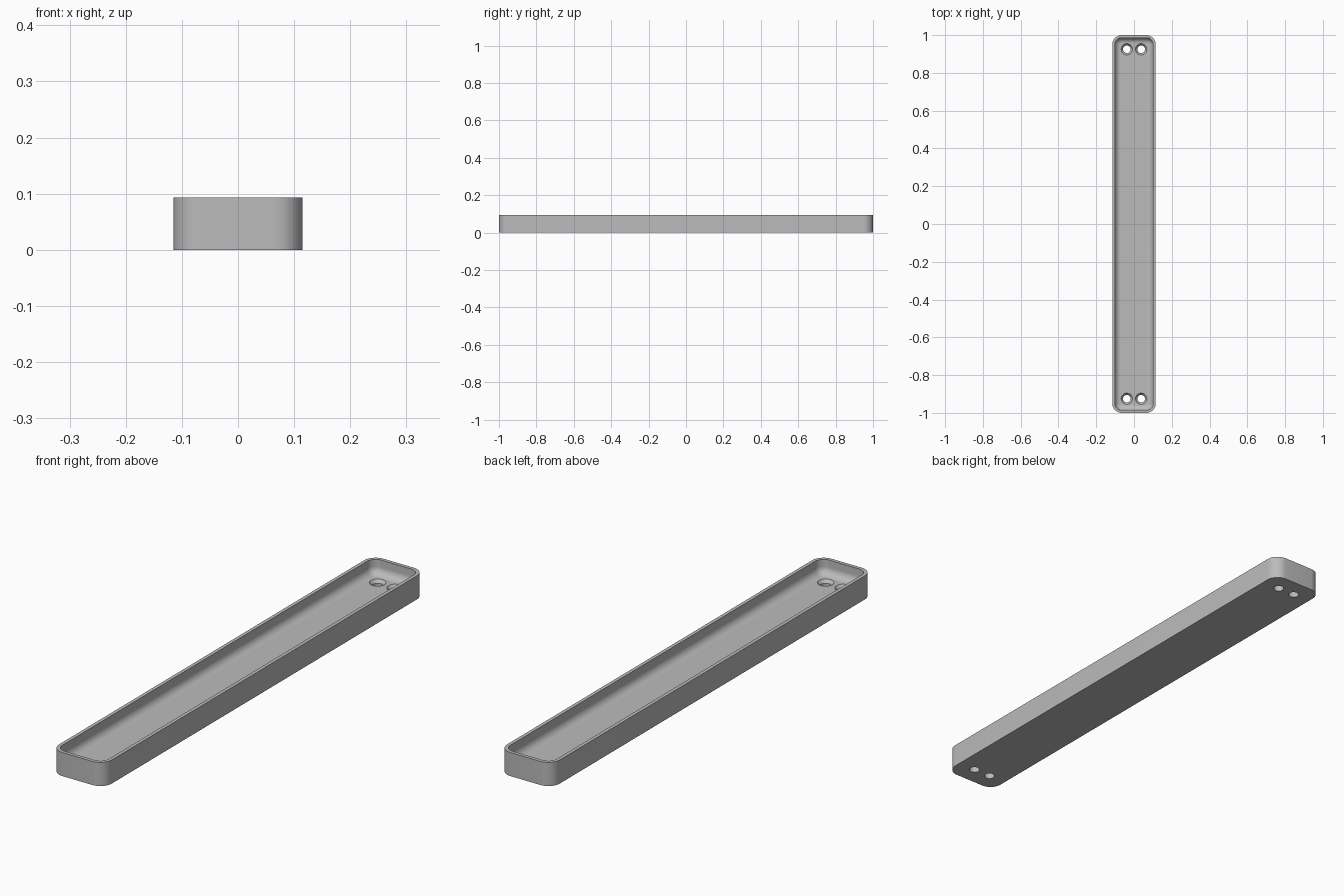
import bpy, bmesh, math

cube = bpy.data.objects.get("Cube")
if cube:
    bpy.data.objects.remove(cube, do_unlink=True)

HALF_X, HALF_Y, HEIGHT = 0.115, 1.0, 0.093
CORNER, RIM, FILLET, FLOOR = 0.05, 0.014, 0.03, 0.035
STEPS = 10

grey = bpy.data.materials.new("plain_grey")
grey.use_nodes = True
colour = (0.5, 0.5, 0.5, 1)
grey.diffuse_color = colour
grey.node_tree.nodes["Principled BSDF"].inputs["Base Color"].default_value = colour


def rounded_loop(bm, inset, z):
    """Ring of vertices on a rounded rectangle, pulled in by inset."""
    r = CORNER - inset
    verts = []
    for i, (sx, sy) in enumerate([(1, 1), (-1, 1), (-1, -1), (1, -1)]):
        for k in range(STEPS + 1):
            a = (i + k / STEPS) * math.pi / 2
            verts.append(bm.verts.new((sx * (HALF_X - CORNER) + r * math.cos(a),
                                       sy * (HALF_Y - CORNER) + r * math.sin(a), z)))
    return verts


def loft(name, rings_of):
    """Skin a stack of rings and cap both ends."""
    bm = bmesh.new()
    rings = rings_of(bm)
    for a, b in zip(rings, rings[1:]):
        n = len(a)
        for i in range(n):
            j = (i + 1) % n
            bm.faces.new((a[i], a[j], b[j], b[i]))
    bm.faces.new(rings[0][::-1])
    bm.faces.new(rings[-1])
    bmesh.ops.recalc_face_normals(bm, faces=bm.faces)
    mesh = bpy.data.meshes.new(name)
    bm.to_mesh(mesh)
    bm.free()
    mesh.materials.append(grey)
    obj = bpy.data.objects.new(name, mesh)
    bpy.context.collection.objects.link(obj)
    return obj


# Tray: outer wall, flat rim, inner wall, rounded inside edge, floor
def tray_rings(bm):
    profile = [(0, 0), (0, HEIGHT), (RIM, HEIGHT)]
    for k in range(STEPS + 1):
        a = k / STEPS * math.pi / 2
        profile.append((RIM + FILLET * (1 - math.cos(a)),
                        FLOOR + FILLET * (1 - math.sin(a))))
    return [rounded_loop(bm, inset, z) for inset, z in profile]


tray = loft("tray", tray_rings)


# Countersunk screw holes, a pair at each end
def hole_rings(x, y):
    def rings(bm):
        profile = [(0.02, -0.02), (0.02, FLOOR - 0.012), (0.03, FLOOR), (0.03, FLOOR + 0.01)]
        return [[bm.verts.new((x + r * math.cos(t * math.tau / 32),
                               y + r * math.sin(t * math.tau / 32), z))
                 for t in range(32)] for r, z in profile]
    return rings


bpy.context.view_layer.objects.active = tray
tray.select_set(True)
for sx in (-1, 1):
    for sy in (-1, 1):
        cutter = loft("hole_cutter", hole_rings(sx * 0.038, sy * 0.925))
        cutter.hide_render = True
        cut = tray.modifiers.new("screw_hole", 'BOOLEAN')
        cut.operation = 'DIFFERENCE'
        cut.solver = 'EXACT'
        cut.object = cutter
        bpy.ops.object.modifier_apply(modifier=cut.name)
        bpy.data.objects.remove(cutter, do_unlink=True)

bpy.ops.object.shade_smooth_by_angle(angle=math.radians(30))
